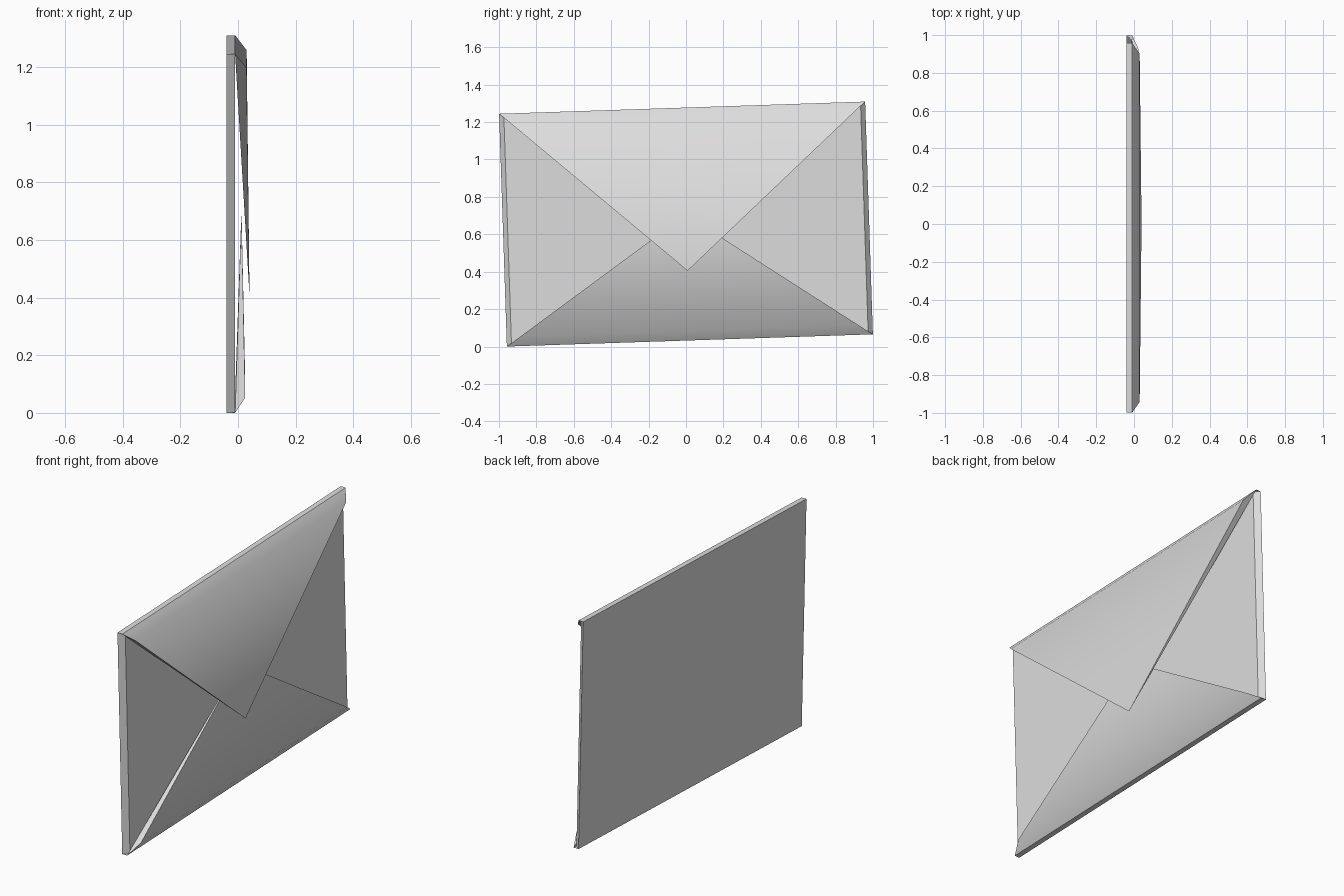
import bpy, math
from mathutils import Vector

if "Cube" in bpy.data.objects:
    bpy.data.objects.remove(bpy.data.objects["Cube"])

W, H = 0.979, 0.6225          # half width and half height of the envelope
BACK, FRONT = -0.04, -0.01    # depth of the paper body
TILT, CENTRE_Z = 0.0333, 0.6547

paper = bpy.data.materials.new("white paper")
paper.diffuse_color = (0.73, 0.72, 0.725, 1)
paper.use_nodes = True
paper.node_tree.nodes["Principled BSDF"].inputs["Base Color"].default_value = paper.diffuse_color


def build(name, verts, faces):
    """Make a part whose faces all point away from its middle."""
    vs = [Vector(v) for v in verts]
    mid = sum(vs, Vector()) / len(vs)
    out = []
    for f in faces:
        c = sum((vs[i] for i in f), Vector()) / len(f)
        n = (vs[f[1]] - vs[f[0]]).cross(vs[f[2]] - vs[f[1]])
        out.append(f if n.dot(c - mid) > 0 else f[::-1])
    me = bpy.data.meshes.new(name)
    me.from_pydata(verts, [], out)
    me.materials.append(paper)
    ob = bpy.data.objects.new(name, me)
    bpy.context.collection.objects.link(ob)
    ob.location.z = CENTRE_Z
    ob.rotation_euler.x = TILT
    bpy.ops.object.select_all(action='DESELECT')
    ob.select_set(True)
    bpy.context.view_layer.objects.active = ob
    bpy.ops.object.shade_smooth_by_angle(angle=math.radians(45))
    return ob


# Body: flat back, slanted side folds, front plane formed by the side flaps
w = W - 0.025
build("body_with_side_flaps",
      [(BACK, -W, -H), (BACK, W, -H), (BACK, W, H), (BACK, -W, H),
       (FRONT, -w, -H), (FRONT, w, -H), (FRONT, w, H), (FRONT, -w, H)],
      [(0, 1, 2, 3), (4, 5, 6, 7), (0, 3, 7, 4), (1, 2, 6, 5)])


def flap(name, side, fold_x, tip_x, tip_z):
    """Wedge-shaped triangular flap folded over from the top or bottom edge."""
    edge = side * H
    fold_z = edge - side * 0.05
    fw = W * (1 - 0.05 / abs(edge - tip_z))
    build(name,
          [(BACK, -W, edge), (BACK, W, edge), (FRONT, -W, edge), (FRONT, W, edge),
           (fold_x, -fw, fold_z), (fold_x, fw, fold_z), (tip_x, 0, tip_z)],
          [(0, 1, 3, 2), (2, 3, 5, 4), (4, 5, 6),      # edge, fold, front
           (2, 4, 6), (3, 5, 6), (2, 3, 6)])           # wedge sides, inside


flap("bottom_flap", -1, 0.025, 0.012, 0.05)
flap("top_flap", 1, 0.03, 0.04, -0.25)
